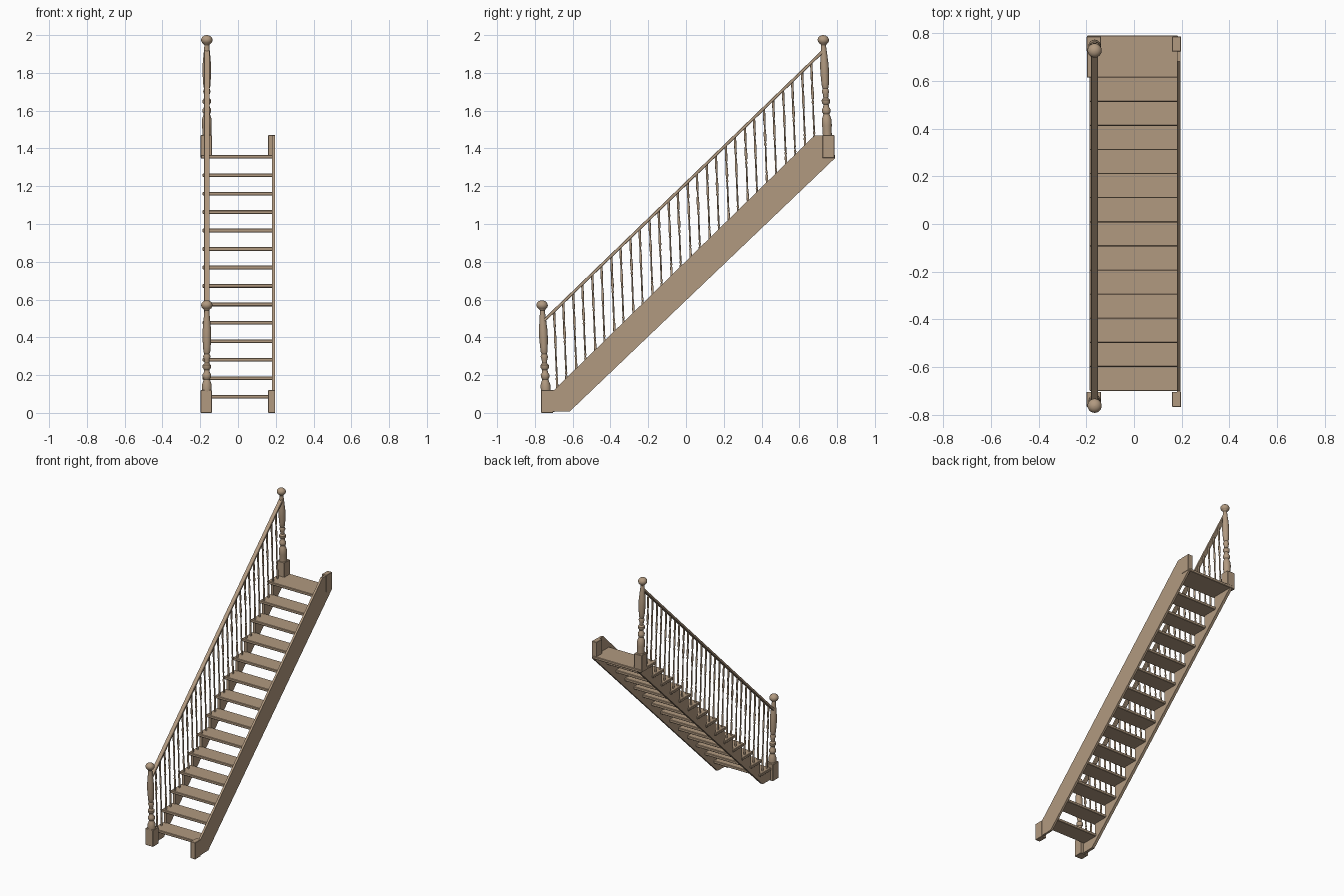
import bpy, bmesh, math
from mathutils import Vector, Matrix

if "Cube" in bpy.data.objects:
    bpy.data.objects.remove(bpy.data.objects["Cube"])

wood = bpy.data.materials.new("wood")
wood.diffuse_color = (0.44, 0.32, 0.215, 1)
wood.use_nodes = True
wood.node_tree.nodes["Principled BSDF"].inputs["Base Color"].default_value = wood.diffuse_color

N, RUN, RISE = 14, 0.101, 0.0977      # steps, going, rise
Y0, Z0, THICK = -0.70, 0.096, 0.02    # first nosing, first tread top
LEAN = 0.042                          # slight lean of the turned posts
RAIL_X = -0.165


def finish(name, bm, smooth=False):
    bmesh.ops.recalc_face_normals(bm, faces=bm.faces)
    me = bpy.data.meshes.new(name)
    bm.to_mesh(me)
    bm.free()
    ob = bpy.data.objects.new(name, me)
    bpy.context.collection.objects.link(ob)
    me.materials.append(wood)
    if smooth:
        bpy.ops.object.select_all(action='DESELECT')
        ob.select_set(True)
        bpy.context.view_layer.objects.active = ob
        bpy.ops.object.shade_smooth_by_angle(angle=math.radians(40))
    return ob


def add_box(bm, lo, hi):
    lo, hi = Vector(lo), Vector(hi)
    m = Matrix.Translation((lo + hi) / 2) @ Matrix.Diagonal((*(hi - lo), 1))
    bmesh.ops.create_cube(bm, size=1, matrix=m)


def box(name, lo, hi, bevel=0.0):
    bm = bmesh.new()
    add_box(bm, lo, hi)
    ob = finish(name, bm)
    if bevel:
        mod = ob.modifiers.new("bevel", 'BEVEL')
        mod.width, mod.segments = bevel, 1
    return ob


def side_plate(name, outline, x0, x1):
    """Extrude a (y, z) outline across x."""
    bm = bmesh.new()
    f = bm.faces.new([bm.verts.new((x0, y, z)) for y, z in outline])
    ext = bmesh.ops.extrude_face_region(bm, geom=[f])
    bmesh.ops.translate(bm, vec=(x1 - x0, 0, 0),
                        verts=[v for v in ext['geom'] if isinstance(v, bmesh.types.BMVert)])
    return finish(name, bm)


def add_turning(bm, profile, x, y, z, height, sides):
    """Lathe (t, radius) profile upward from a base point, leaning toward -y."""
    rings = []
    for t, r in profile:
        h = t * height
        rings.append([bm.verts.new((x + r * math.cos(2 * math.pi * k / sides),
                                    y - LEAN * h + r * math.sin(2 * math.pi * k / sides),
                                    z + h)) for k in range(sides)])
    for a, b in zip(rings, rings[1:]):
        for k in range(sides):
            bm.faces.new((a[k], a[(k + 1) % sides], b[(k + 1) % sides], b[k]))
    bm.faces.new(rings[0])
    bm.faces.new(rings[-1])


def rail_z(y):
    return 0.49 + (y + 0.75) * 0.966


# Treads; the top one is a wider, deeper landing board
for i in range(N):
    y, z = Y0 + i * RUN, Z0 + i * RISE
    if i < N - 1:
        box(f"tread_{i + 1}", (-0.187, y, z - THICK), (0.185, y + 0.125, z), 0.003)
    else:
        box("landing_tread", (-0.197, y, z - THICK), (0.185, 0.79, z), 0.003)

# Closed wall string on the right
side_plate("wall_string", [(-0.765, 0.005), (-0.765, 0.12), (-0.70, 0.12), (0.68, 1.468),
                           (0.785, 1.468), (0.785, 1.345), (-0.615, 0.008)], 0.18, 0.195)

# Cut string on the left, stepped under the treads
steps = [(-0.74, 0.005), (-0.74, Z0 - THICK)]
for i in range(N - 1):
    y, z = Y0 + (i + 1) * RUN + 0.015, Z0 - THICK + i * RISE
    steps += [(y, z), (y, z + RISE)]
steps += [(0.785, Z0 - THICK + (N - 1) * RISE), (-0.615, 0.008)]
side_plate("cut_string", steps, -0.178, -0.158)

# Square blocks at the ends of both strings
for end, y, z, z1 in (("lower", -0.767, 0.0, 0.12), ("upper", 0.722, 1.35, 1.47)):
    box(f"{end}_newel_block", (-0.198, y, z), (-0.138, y + 0.064, z1), 0.002)
    box(f"{end}_wall_block", (0.16, y, z), (0.197, y + 0.064, z1), 0.002)

# Turned newel posts with ball finials, (height, radius)
newel = [(0, .024), (.04, .024), (.06, .026), (.09, .026), (.105, .021), (.12, .016),
         (.13, .022), (.145, .023), (.155, .016), (.17, .014), (.18, .022), (.195, .022),
         (.205, .013), (.225, .015), (.24, .020), (.255, .014), (.265, .018), (.29, .020),
         (.34, .023), (.38, .0225), (.43, .018), (.47, .014), (.485, .013), (.49, .017)]
newel += [(.512 - .026 * math.cos(a), .030 * math.sin(a))
          for a in (math.radians(d) for d in range(35, 180, 16))]
for end, y, z in (("lower", -0.74, 0.058), ("upper", 0.7485, 1.462)):
    bm = bmesh.new()
    add_turning(bm, newel, RAIL_X, y, z, 1.0, 24)
    finish(f"{end}_newel_post", bm, True)

# Balusters, two on each tread
baluster = [(0, .0065), (.2, .0065), (.22, .004), (.24, .007), (.26, .004), (.30, .005),
            (.5, .0045), (.55, .004), (.57, .0075), (.59, .0045), (.63, .007), (.68, .0075),
            (.76, .005), (.80, .004), (.81, .0065), (1, .0065)]
bm = bmesh.new()
for i in range(N):
    for off in (0.02, 0.0705):
        y, z = Y0 + i * RUN + off, Z0 + i * RISE - 0.002
        h = (rail_z(y) - z) / (1 + 0.966 * LEAN)
        add_turning(bm, baluster, RAIL_X, y, z, h, 10)
finish("balusters", bm, True)

# Sloping handrail between the newels
ya, yb, t = -0.755, 0.73, 0.011
rail = side_plate("handrail", [(ya, rail_z(ya) - t), (yb, rail_z(yb) - t),
                               (yb, rail_z(yb) + t), (ya, rail_z(ya) + t)],
                  RAIL_X - 0.0145, RAIL_X + 0.0145)
mod = rail.modifiers.new("bevel", 'BEVEL')
mod.width, mod.segments = 0.004, 2
